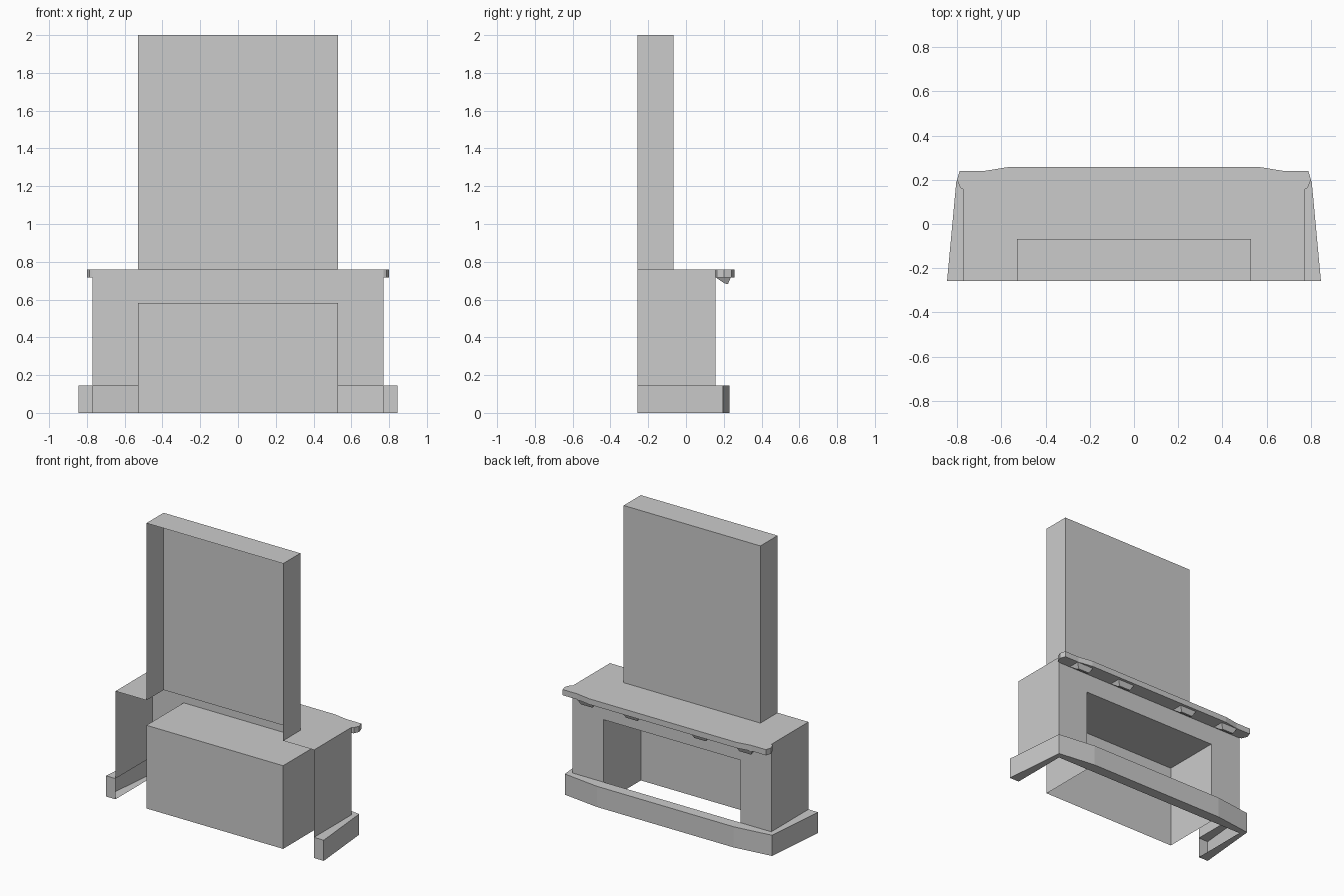
import bpy, bmesh

if "Cube" in bpy.data.objects:
    bpy.data.objects.remove(bpy.data.objects["Cube"])

BACK, FACE = -0.257, 0.155      # open rear plane, chimney-breast face
TOP, HEARTH = 0.758, 0.145      # mantel top, hearth top
W, OPEN = 0.77, 0.53            # half widths of surround and opening


def shell(name, polys):
    """Join polygons into one welded, consistently oriented mesh."""
    bm = bmesh.new()
    for p in polys:
        bm.faces.new([bm.verts.new(c) for c in p])
    bmesh.ops.remove_doubles(bm, verts=bm.verts, dist=1e-5)
    bmesh.ops.recalc_face_normals(bm, faces=bm.faces)
    me = bpy.data.meshes.new(name)
    bm.to_mesh(me)
    bm.free()
    ob = bpy.data.objects.new(name, me)
    bpy.context.collection.objects.link(ob)
    return ob


def mirrored(half):
    """Complete a right-hand outline with its left-hand mirror."""
    return half + [(-x, y) for x, y in reversed(half)]


def slab(outline, z0, z1, open_edges=()):
    """Polygons of a vertical prism, leaving out the walls listed."""
    n = len(outline)
    polys = [[(x, y, z) for x, y in outline] for z in (z0, z1)]
    for i in range(n):
        if i not in open_edges:
            a, b = outline[i], outline[(i + 1) % n]
            polys.append([(*a, z0), (*b, z0), (*b, z1), (*a, z1)])
    return polys


def side(x, y0, y1, z0, z1):
    return [(x, y0, z0), (x, y1, z0), (x, y1, z1), (x, y0, z1)]


def wall(y, x, z0, z1):
    return [(-x, y, z0), (x, y, z0), (x, y, z1), (-x, y, z1)]


def level(z, x, y0, y1):
    return [(-x, y0, z), (x, y0, z), (x, y1, z), (-x, y1, z)]


# Chimney: open at the rear and underneath
CH_Y = -0.067
shell("chimney", [wall(CH_Y, OPEN, TOP, 2.0), level(2.0, OPEN, BACK, CH_Y),
                  side(OPEN, BACK, CH_Y, TOP, 2.0),
                  side(-OPEN, BACK, CH_Y, TOP, 2.0)])

# Surround: sides, front around the opening, top around the chimney
front = mirrored([(OPEN, HEARTH), (W, HEARTH), (W, TOP)])
front = [(x, FACE, z) for x, z in front] + [
    (-OPEN, FACE, 0.583), (OPEN, FACE, 0.583)]
top = mirrored([(OPEN, CH_Y), (OPEN, BACK), (W, BACK), (W, FACE)])
shell("surround", [front, [(x, y, TOP) for x, y in top],
                   side(W, BACK, FACE, HEARTH, TOP),
                   side(-W, BACK, FACE, HEARTH, TOP)])

# Firebox: open to the front and at the floor
shell("firebox", [wall(BACK, OPEN, 0, 0.583), level(0.583, OPEN, BACK, FACE),
                  side(OPEN, BACK, FACE, 0, 0.583),
                  side(-OPEN, BACK, FACE, 0, 0.583)])

# Hearth: U-shaped plinth with no inner walls
hearth = mirrored([(W, FACE), (W, BACK), (0.845, BACK),
                   (0.803, 0.195), (0.53, 0.23)])
shell("hearth", slab(hearth, 0, HEARTH, open_edges=(0, 8, 9)))

# Mantel shelf with bowed front and faceted ends
mantel = mirrored([(W, FACE), (0.785, 0.163), (0.80, 0.20), (0.788, 0.24),
                   (0.675, 0.24), (0.57, 0.257)])
shell("mantel_shelf", slab(mantel, 0.718, TOP))

# Corbels: tapered wedges under the shelf
profile = [(FACE, 0.719, 0.065), (0.205, 0.685, 0.045),
           (0.222, 0.682, 0.045), (0.238, 0.719, 0.065)]
for i, cx in enumerate((-0.615, -0.265, 0.265, 0.615)):
    left = [(cx - w, y, z) for y, z, w in profile]
    right = [(cx + w, y, z) for y, z, w in profile]
    strips = [[left[k], right[k], right[(k + 1) % 4], left[(k + 1) % 4]]
              for k in range(4)]
    shell(f"corbel_{i + 1}", [left, right] + strips)
